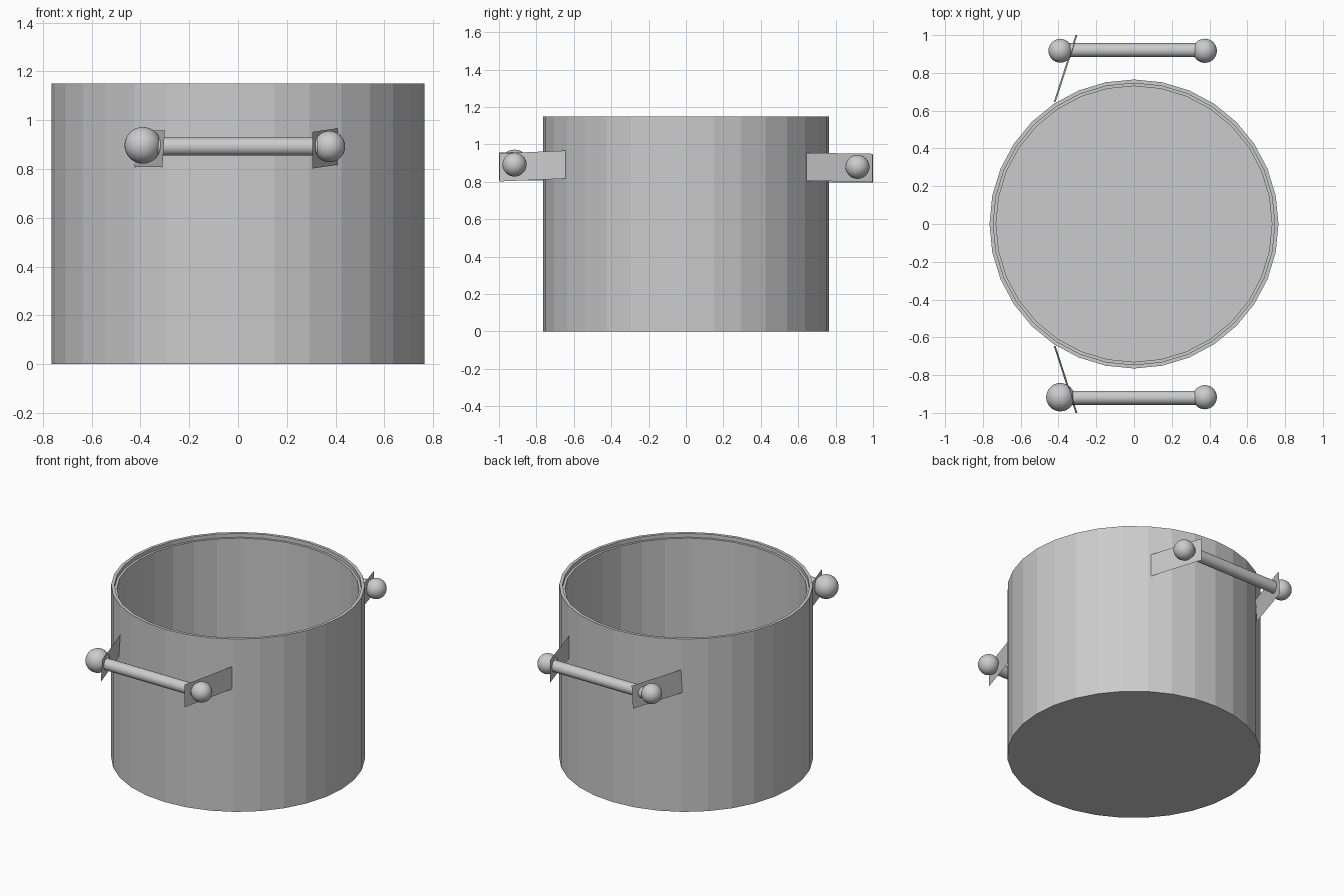
import bpy, bmesh, math
from mathutils import Matrix, Vector

cube = bpy.data.objects.get("Cube")
if cube:
    bpy.data.objects.remove(cube, do_unlink=True)

grey = bpy.data.materials.new("pot_grey")
grey.use_nodes = True
grey.diffuse_color = (0.6, 0.6, 0.6, 1)
grey.node_tree.nodes["Principled BSDF"].inputs["Base Color"].default_value = (0.6, 0.6, 0.6, 1)


def add_object(name, bm, smooth=False):
    mesh = bpy.data.meshes.new(name)
    bm.to_mesh(mesh)
    bm.free()
    mesh.materials.append(grey)
    obj = bpy.data.objects.new(name, mesh)
    bpy.context.collection.objects.link(obj)
    if smooth:
        bpy.ops.object.select_all(action='DESELECT')
        obj.select_set(True)
        bpy.context.view_layer.objects.active = obj
        bpy.ops.object.shade_smooth_by_angle()
    return obj


# Pot body: one profile turned about z, with a stepped rim for a lid
SIDES = 32
profile = [(0.765, 0), (0.765, 1.15), (0.745, 1.15), (0.745, 1.125), (0.73, 1.125), (0.73, 0.03)]
bm = bmesh.new()
rings = []
for radius, z in profile:
    angles = [math.tau * i / SIDES for i in range(SIDES)]
    rings.append([bm.verts.new((radius * math.cos(a), radius * math.sin(a), z)) for a in angles])
for low, high in zip(rings, rings[1:]):
    for i in range(SIDES):
        j = (i + 1) % SIDES
        bm.faces.new((low[i], low[j], high[j], high[i]))
bm.faces.new(rings[0][::-1])
bm.faces.new(rings[-1])
add_object("pot_body", bm)


def bracket(name, x_in, x_out, y_in, y_out, z_in, z_out, lean):
    """Thin sheet from the pot wall out to the handle."""
    bm = bmesh.new()
    up = Vector((lean, 0, 0.15))
    inner, outer = Vector((x_in, y_in, z_in)), Vector((x_out, y_out, z_out))
    bm.faces.new([bm.verts.new(p) for p in (inner, outer, outer + up, inner + up)])
    add_object(name, bm)


def knob(name, centre, radius):
    bm = bmesh.new()
    bmesh.ops.create_uvsphere(bm, u_segments=32, v_segments=16, radius=radius,
                              matrix=Matrix.Translation(centre))
    add_object(name, bm, smooth=True)


def grip(name, y, z):
    bm = bmesh.new()
    turn = Matrix.Translation((0, y, z)) @ Matrix.Rotation(math.pi / 2, 4, 'Y')
    bmesh.ops.create_cone(bm, cap_ends=True, segments=32, radius1=0.037, radius2=0.037,
                          depth=0.7, matrix=turn)
    add_object(name, bm, smooth=True)


# Handles: bar, two knobs and two brackets on each side
for side, s, z, big in (("front", -1, 0.892, 0.075), ("back", 1, 0.88, 0.063)):
    grip(side + "_handle_bar", s * 0.92, z)
    knob(side + "_right_knob", (-0.39, s * 0.917, z + 0.005), big)
    knob(side + "_left_knob", (0.375, s * 0.917, z), 0.064)
    bracket(side + "_right_bracket", -0.425, -0.31, s * 0.645, s, z - 0.083, z - 0.085, 0.01)
    bracket(side + "_left_bracket", 0.408, 0.305, s * 0.645, s * 0.997, z - 0.075, z - 0.09 + 0.01 * (s > 0), 0)
